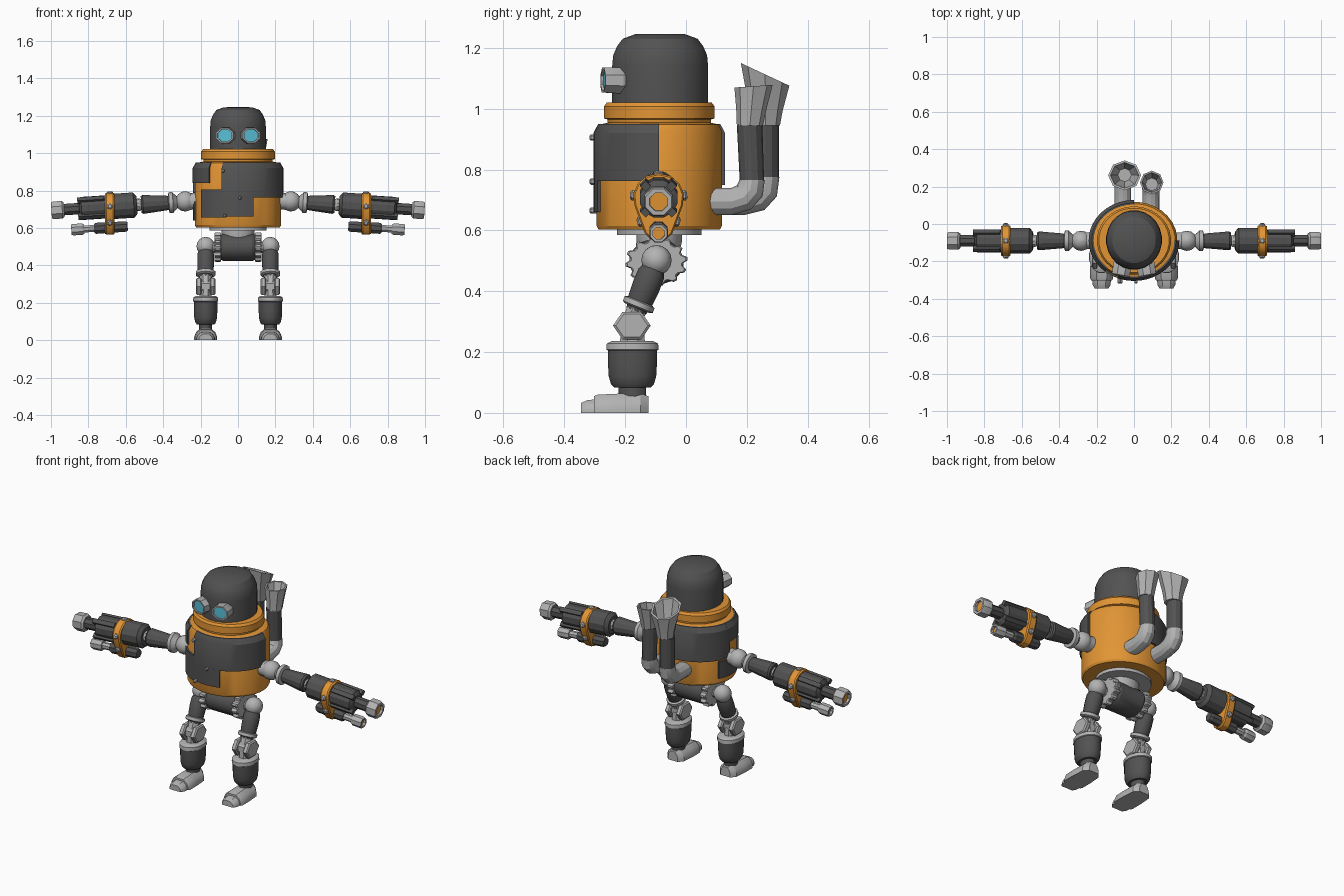
import bpy, bmesh
from math import sin, cos, pi, radians
from mathutils import Vector, Matrix

if "Cube" in bpy.data.objects:
    bpy.data.objects.remove(bpy.data.objects["Cube"])

def material(name, c):
    m = bpy.data.materials.new(name)
    m.diffuse_color = (*c, 1)
    m.use_nodes = True
    m.node_tree.nodes["Principled BSDF"].inputs["Base Color"].default_value = m.diffuse_color
    return m

ORANGE = material("orange_paint", (0.76, 0.30, 0.035))
DARK = material("dark_metal", (0.085, 0.085, 0.085))
LIGHT = material("light_metal", (0.45, 0.45, 0.45))
GLASS = material("blue_glass", (0.10, 0.50, 0.65))

def loft(name, rings, mat, mirror=False):
    """Skin a stack of equal-sized rings and cap both ends."""
    bm = bmesh.new()
    vs = [[bm.verts.new(p) for p in r] for r in rings]
    n = len(rings[0])
    for a, b in zip(vs, vs[1:]):
        for i in range(n):
            j = (i + 1) % n
            bm.faces.new((a[i], a[j], b[j], b[i]))
    bm.faces.new(vs[0][::-1])
    bm.faces.new(vs[-1])
    bmesh.ops.recalc_face_normals(bm, faces=bm.faces)
    me = bpy.data.meshes.new(name)
    bm.to_mesh(me)
    bm.free()
    me.materials.append(mat)
    ob = bpy.data.objects.new(name, me)
    bpy.context.collection.objects.link(ob)
    if mirror:
        ob.modifiers.new("mirror", 'MIRROR').use_clip = False
    bpy.ops.object.select_all(action='DESELECT')
    ob.select_set(True)
    bpy.context.view_layer.objects.active = ob
    bpy.ops.object.shade_smooth_by_angle(angle=radians(28))
    return ob

def frame(p, d=(0, 0, 1), s=(1, 1)):
    """Matrix at p, local z along d, cross-section scaled by s."""
    d = Vector(d)
    rot = Matrix() if d.x == d.y == 0 else d.to_track_quat('Z', 'Y').to_matrix().to_4x4()
    return Matrix.Translation(p) @ rot @ Matrix.Diagonal((s[0], s[1], 1, 1))

def lathe(name, prof, n, M, mat, mirror=False, teeth=False):
    """Turn a (radius, height) profile with n sides."""
    def ring(r, h):
        pts = []
        for i in range(n):
            a = 2 * pi * (i + .5) / n
            k = r * (.86 if teeth and (i // 2) % 2 else 1)
            pts.append(M @ Vector((k * cos(a), k * sin(a), h)))
        return pts
    return loft(name, [ring(r, h) for r, h in prof], mat, mirror)

def ball(name, p, r, mat, mirror=False):
    prof = [(max(r * sin(pi * i / 8), .001), -r * cos(pi * i / 8)) for i in range(9)]
    return lathe(name, prof, 14, frame(p), mat, mirror)

# --- torso barrel, collar, head ---
CY = -.088
lathe("torso_barrel", [(.97, .603), (1, .615), (1, .925), (.95, .948), (.8, .955)], 32,
      frame((0, CY, 0), s=(.232, .207)), ORANGE)
lathe("neck_collar", [(.9, .94), (.94, .955), (.94, .965), (1, .968), (1, 1.008), (.95, 1.021), (.7, 1.021)], 32,
      frame((0, CY, 0), s=(.198, .182)), ORANGE)
lathe("head_dome", [(1, 1.01), (1, 1.14), (.98, 1.175), (.9, 1.205), (.78, 1.23), (.52, 1.245), (.01, 1.246)],
      24, frame((0, -.085, 0), s=(.15, .159)), DARK)

# --- eyes ---
EYE = frame((.052, -.165, 1.092), (.18, -1, .02), (1.15, 1))
lathe("eye_housing", [(.025, 0), (.047, .05), (.044, .11), (.036, .11), (.035, .095)], 8, EYE, LIGHT, True)
lathe("eye_lens", [(.037, .09), (.036, .102)], 8, EYE, GLASS, True)

# --- armour plates wrapped on the barrel (angle 0 = front, + = right) ---
def plate(name, a0, a1, z0, z1):
    n = max(2, int((a1 - a0) / 9))
    def at(a, k, z):
        return Vector((.232 * k * sin(a), CY - .207 * k * cos(a), z))
    top = .97 if z1 > .93 else 1.045
    rings = []
    for i in range(n + 1):
        a = radians(a0 + (a1 - a0) * i / n)
        rings.append([at(a, .93, z0), at(a, 1.045, z0), at(a, 1.045, z1 - .03), at(a, top, z1), at(a, .93, z1)])
    loft(name, rings, DARK)

plate("chest_plate_right", -21, 90, .762, .95)
plate("chest_plate_centre", -18, 20, .66, .765)
plate("chest_hatch", -55, -18, .655, .805)
plate("side_plate_left", -100, -40, .84, .95)
plate("back_plate_left", -180, -95, .75, .95)
plate("side_plate_low", -115, -75, .64, .74)
for x, z in ((-.08, .905), (-.07, .665), (.01, .76)):
    lathe("chest_rivet", [(.01, 0), (.01, .028), (.005, .033)], 6, frame((x, -.285, z), (0, -1, 0)), LIGHT)

# --- waist and hip drum ---
lathe("waist_disc", [(1, .585), (1, .61)], 24, frame((0, CY, 0), s=(.155, .14)), LIGHT)
lathe("waist_post", [(.9, .53), (1, .56), (1, .59)], 20, frame((0, CY, 0), s=(.09, .075)), LIGHT)
HIP = (0, -.097, .497)
lathe("hip_drum", [(.8, -.115), (.9, -.09), (1, -.075), (1, .075), (.9, .09), (.8, .115)], 16,
      frame(HIP, (1, 0, 0), (.09, .076)), DARK)
lathe("hip_gear", [(.94, .09), (1, .096), (1, .119), (.94, .125)], 48,
      frame(HIP, (1, 0, 0), (.103, .08)), LIGHT, True, teeth=True)
lathe("hip_axle", [(.03, .1), (.03, .17)], 10, frame(HIP, (1, 0, 0)), LIGHT, True)

# --- legs ---
LX = .173
ball("hip_ball", (LX, -.097, .502), .05, LIGHT, True)
THIGH = frame((LX, -.097, .5), (0, -.063, -.155))
lathe("thigh", [(.034, .02), (.045, .045), (.046, .09), (.042, .15), (.03, .19)], 14, THIGH, DARK, True)
lathe("thigh_ring", [(.045, .143), (.053, .147), (.053, .163), (.045, .168)], 14, THIGH, LIGHT, True)
lathe("knee_link", [(.036, .165), (.033, .22)], 8, THIGH, LIGHT, True)
KNEE = (LX, -.178, .287)
for side in (-1, 1):
    lathe("knee_cap", [(.85, .022), (1, .028), (1, .046), (.85, .052)], 6,
          frame(KNEE, (side, 0, 0), (.062, .052)) @ Matrix.Rotation(pi / 6, 4, 'Z'), LIGHT, True)
lathe("knee_pin", [(.04, -.03), (.04, .03)], 8, frame(KNEE, (1, 0, 0)), LIGHT, True)
SHIN = frame((LX, -.176, 0), s=(.064, .082))
lathe("knee_post", [(.55, .22), (.5, .28)], 8, SHIN, LIGHT, True)
lathe("shin_ring", [(.95, .203), (1.07, .208), (1.05, .228), (.85, .236)], 16, SHIN, LIGHT, True)
lathe("shin", [(.74, .083), (.88, .095), (.97, .12), (1, .16), (1, .215)], 16, SHIN, DARK, True)
lathe("ankle", [(.55, .05), (.55, .09)], 14, SHIN, DARK, True)

def foot_section(y, w, h):
    arch = [(1, 0), (1, .3), (.84, .68), (.45, 1), (-.45, 1), (-.84, .68), (-1, .3), (-1, 0)]
    return [Vector((LX + w * x, y, h * z)) for x, z in arch]

loft("foot", [foot_section(*s) for s in ((-.123, .032, .055), (-.15, .055, .063), (-.225, .061, .063),
                                         (-.29, .061, .06), (-.302, .055, .055))], LIGHT, True)
loft("toe", [foot_section(*s) for s in ((-.29, .05, .045), (-.325, .048, .042), (-.346, .036, .032))], LIGHT, True)

# --- arms: everything turned on one slightly drooping axis ---
ARM = frame((.283, -.09, .74), (1, 0, -.065))
ball("shoulder_ball", (.283, -.09, .742), .054, LIGHT, True)
lathe("shoulder_mount", [(.045, -.09), (.045, -.02)], 14, ARM, LIGHT, True)
lathe("shoulder_ring", [(.03, .04), (.05, .062), (.056, .065), (.056, .085), (.04, .09)], 14, ARM, LIGHT, True)
lathe("upper_arm", [(.036, .085), (.041, .1), (.052, .225), (.046, .235)], 12, ARM, DARK, True)
lathe("elbow", [(.026, .23), (.034, .245), (.03, .275)], 10, ARM, LIGHT, True)
lathe("forearm", [(.05, .258), (.07, .275), (.07, .41), (.064, .415), (.064, .555), (.045, .567)], 12, ARM, DARK, True)
for k in range(4):
    a = pi / 4 + k * pi / 2
    rail = ARM @ Matrix.Translation((.06 * cos(a), .06 * sin(a), 0)) @ Matrix.Rotation(a, 4, 'Z')
    lathe("forearm_rail", [(.018, .43), (.018, .575)], 4, rail, DARK, True)

def muzzle(name, M, h, r, l):
    lathe(name, [(r * .8, h), (r, h + l * .15), (r, h + l * .85), (r * .9, h + l), (r * .62, h + l), (r * .6, h + l * .7)],
          8, M, LIGHT, True)
    lathe(name + "_bore", [(r * .63, h + l * .6), (r * .62, h + l * .8)], 8, M, ORANGE, True)

lathe("main_barrel", [(.033, .55), (.033, .66)], 8, ARM, DARK, True)
muzzle("main_muzzle", ARM, .648, .051, .068)
GUN = frame((.59, -.09, .608), (1, 0, -.06))
lathe("small_gun_body", [(.024, 0), (.03, .01), (.032, .17), (.025, .18)], 8, GUN, DARK, True)
lathe("small_barrel", [(.02, .17), (.02, .25)], 8, GUN, LIGHT, True)
muzzle("small_muzzle", GUN, .232, .033, .07)

# --- egg-shaped clamp holding both barrels ---
def clamp_ring(x, g):
    pts = []
    for i in range(9):
        a = radians(-20 + 220 * i / 8)
        pts.append(Vector((x, -.09 + (.084 + g) * cos(a), .708 + (.08 + g) * sin(a))))
    for i in range(5):
        a = radians(205 + 130 * i / 4)
        pts.append(Vector((x, -.09 + (.05 + g) * cos(a), .61 + (.046 + g) * sin(a))))
    return pts

loft("barrel_clamp", [clamp_ring(.66, -.005), clamp_ring(.667, 0), clamp_ring(.703, 0), clamp_ring(.71, -.005)],
     ORANGE, True)
for dy, dz, y0, z0 in ((0, 1, -.09, .78), (1, .1, -.012, .715), (-1, .1, -.168, .715),
                       (1, -.3, -.035, .63), (-1, -.3, -.145, .63)):
    lathe("clamp_bolt", [(.017, -.01), (.017, .01), (.01, .016)], 6, frame((.685, y0, z0), (.001, dy, dz)), LIGHT, True)

# --- exhaust pipes: rings of (y, z, tilt, radius) ---
def pipe(name, x, spec, mat, n=12):
    rings = []
    for y, z, t, r in spec:
        t = radians(t)
        rings.append([Vector((x + r * cos(a), y + r * sin(a) * cos(t), z - r * sin(a) * sin(t)))
                      for a in (2 * pi * i / n for i in range(n))])
    loft(name, rings, mat)

pipe("tall_pipe_elbow", -.06, [(.04, .695, 90, .045), (.19, .695, 90, .045), (.235, .708, 60, .047),
                               (.258, .735, 30, .047), (.262, .775, 0, .045)], LIGHT)
pipe("tall_pipe_tube", -.06, [(.262, .76, 0, .043), (.262, .95, 0, .043)], DARK)
pipe("tall_pipe_horn", -.05, [(.262, .945, 0, .047), (.262, 1.0, 8, .056), (.26, 1.113, 25, .088), (.26, 1.113, 25, .076),
                              (.262, 1.0, 8, .046), (.262, .975, 0, .036)], LIGHT, 8)
pipe("short_pipe_elbow", .09, [(.04, .695, 90, .045), (.15, .695, 90, .045), (.19, .708, 60, .046),
                               (.212, .735, 30, .046), (.217, .765, 0, .042)], LIGHT)
pipe("short_pipe_tube", .09, [(.217, .755, 0, .04), (.209, .95, 0, .042)], DARK)
pipe("short_pipe_horn", .095, [(.21, .945, 0, .043), (.215, 1.0, 0, .05), (.222, 1.074, -4, .063), (.222, 1.074, -4, .053),
                               (.215, 1.0, 0, .04), (.212, .98, 0, .034)], LIGHT, 8)
